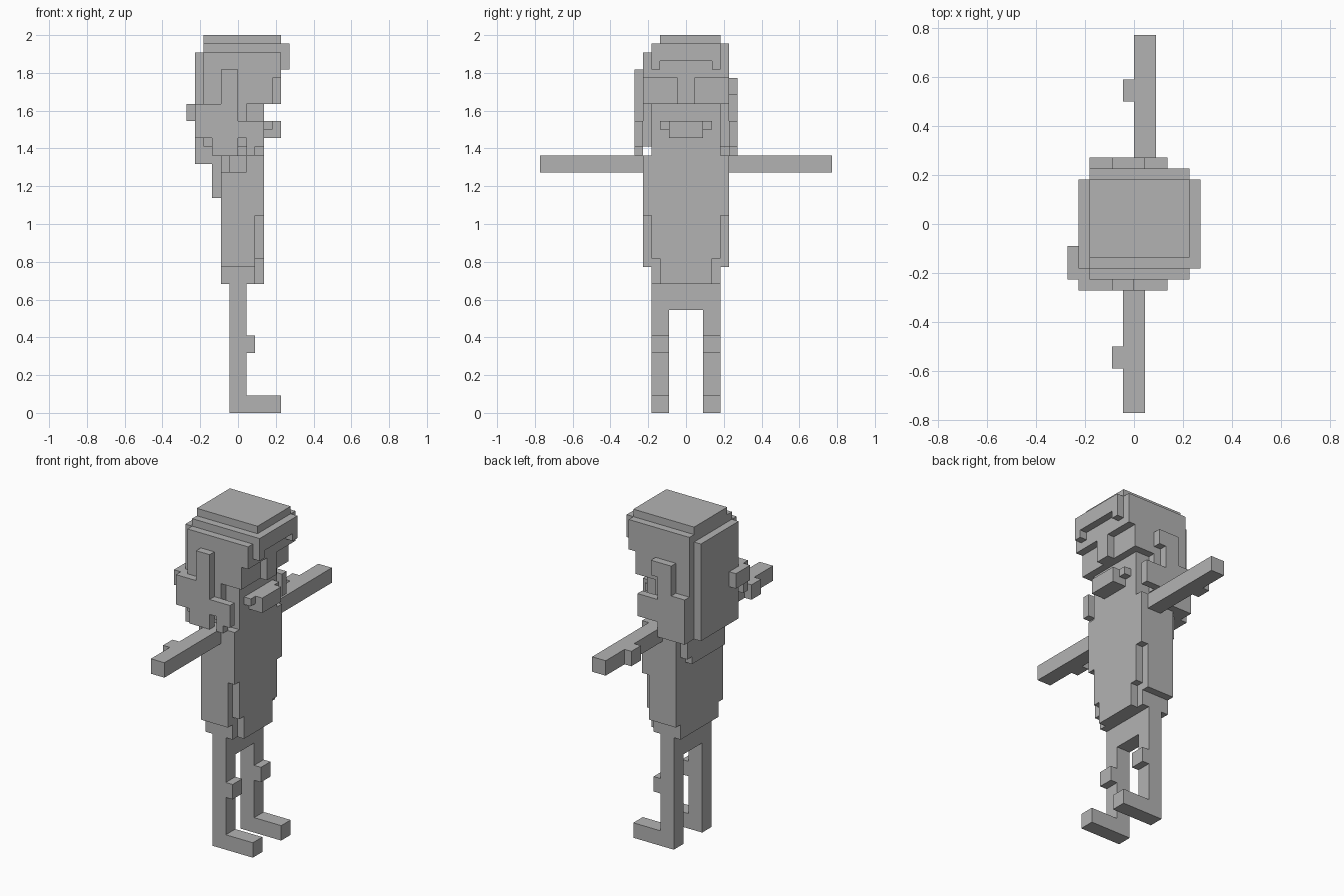
import bpy, bmesh
from mathutils import Vector

if "Cube" in bpy.data.objects:
    bpy.data.objects.remove(bpy.data.objects["Cube"])

U = 2 / 44  # edge of one block

grey = bpy.data.materials.new("plain_grey")
grey.use_nodes = True
grey.diffuse_color = (0.45, 0.45, 0.45, 1)
grey.node_tree.nodes["Principled BSDF"].inputs["Base Color"].default_value = (0.45, 0.45, 0.45, 1)

taken = set()


def part(name, *boxes):
    """Union of block boxes (x0, x1, y0, y1, z0, z1) as one clean shell."""
    cells = {(x, y, z) for x0, x1, y0, y1, z0, z1 in boxes
             for x in range(x0, x1) for y in range(y0, y1) for z in range(z0, z1)}
    cells -= taken
    taken.update(cells)
    bm = bmesh.new()
    for cell in sorted(cells):
        for axis in range(3):
            for side in (0, 1):
                near = list(cell)
                near[axis] += 2 * side - 1
                if tuple(near) in cells:
                    continue
                base = Vector(cell)
                base[axis] += side
                a, b = Vector((0, 0, 0)), Vector((0, 0, 0))
                a[(axis + 1) % 3] = 1
                b[(axis + 2) % 3] = 1
                ring = [base, base + a, base + a + b, base + b]
                if not side:
                    ring.reverse()
                bm.faces.new([bm.verts.new(p * U) for p in ring])
    bmesh.ops.remove_doubles(bm, verts=bm.verts, dist=U / 100)
    bmesh.ops.dissolve_limit(bm, angle_limit=0.01, verts=bm.verts, edges=bm.edges)
    mesh = bpy.data.meshes.new(name)
    bm.to_mesh(mesh)
    bm.free()
    mesh.materials.append(grey)
    bpy.context.collection.objects.link(bpy.data.objects.new(name, mesh))


# Legs with knee and foot
for name, y in (("right_leg", -4), ("left_leg", 2)):
    part(name, (-1, 1, y, y + 2, 0, 12), (1, 5, y, y + 2, 0, 2), (1, 2, y, y + 2, 7, 9))
part("hips", (-1, 1, -4, 4, 12, 15))

# Torso with stepped lower hem
part("torso", (-2, 2, -4, 4, 15, 17), (-2, 2, -5, 5, 17, 30), (-2, 3, -4, 4, 30, 31),
     (2, 3, -3, 3, 15, 18), (2, 3, -4, 4, 18, 23), (2, 3, -5, 5, 23, 30))

# Outstretched arms with elbow
part("right_arm", (-1, 1, -17, -5, 28, 30), (-2, -1, -13, -11, 28, 30))
part("left_arm", (0, 2, 5, 17, 28, 30), (-1, 0, 11, 13, 28, 30))

# Head, face and nose
part("head", (-4, -2, -4, 5, 29, 31), (-4, 1, -5, 5, 31, 36), (1, 3, -4, 4, 31, 36),
     (-4, 4, -5, 5, 36, 39), (-4, 5, -5, 5, 39, 42))
part("nose", (4, 5, -1, 1, 36, 39))
part("mouth", (3, 5, -2, 2, 32, 34), (3, 4, -3, 3, 33, 34))

# Cap with overhanging brim
part("cap", (-4, 5, -3, 4, 43, 44), (-4, 5, -4, 5, 42, 43), (5, 6, -4, 4, 41, 43),
     (5, 6, -4, -3, 40, 41), (5, 6, 3, 4, 40, 41))

# Hair at the back and sides
part("back_hair", (-5, -4, -4, 4, 29, 42), (-3, -2, -4, 4, 26, 29), (-3, -2, -4, 3, 25, 26))
part("back_tuft", (-6, -5, -5, -2, 34, 36), (-5, -4, -5, -4, 34, 36))
part("right_side_hair", (-5, 3, -6, -5, 32, 34), (-5, 0, -6, -5, 34, 36), (-2, 0, -6, -5, 36, 40),
     (-3, 0, -6, -5, 30, 32), (1, 3, -6, -5, 31, 32), (1, 2, -6, -5, 30, 31))
part("left_side_hair", (-4, 3, 5, 6, 31, 34), (-4, 0, 5, 6, 34, 35), (-2, 0, 5, 6, 35, 37),
     (-2, 1, 5, 6, 37, 39), (-4, 0, 5, 6, 29, 31))
